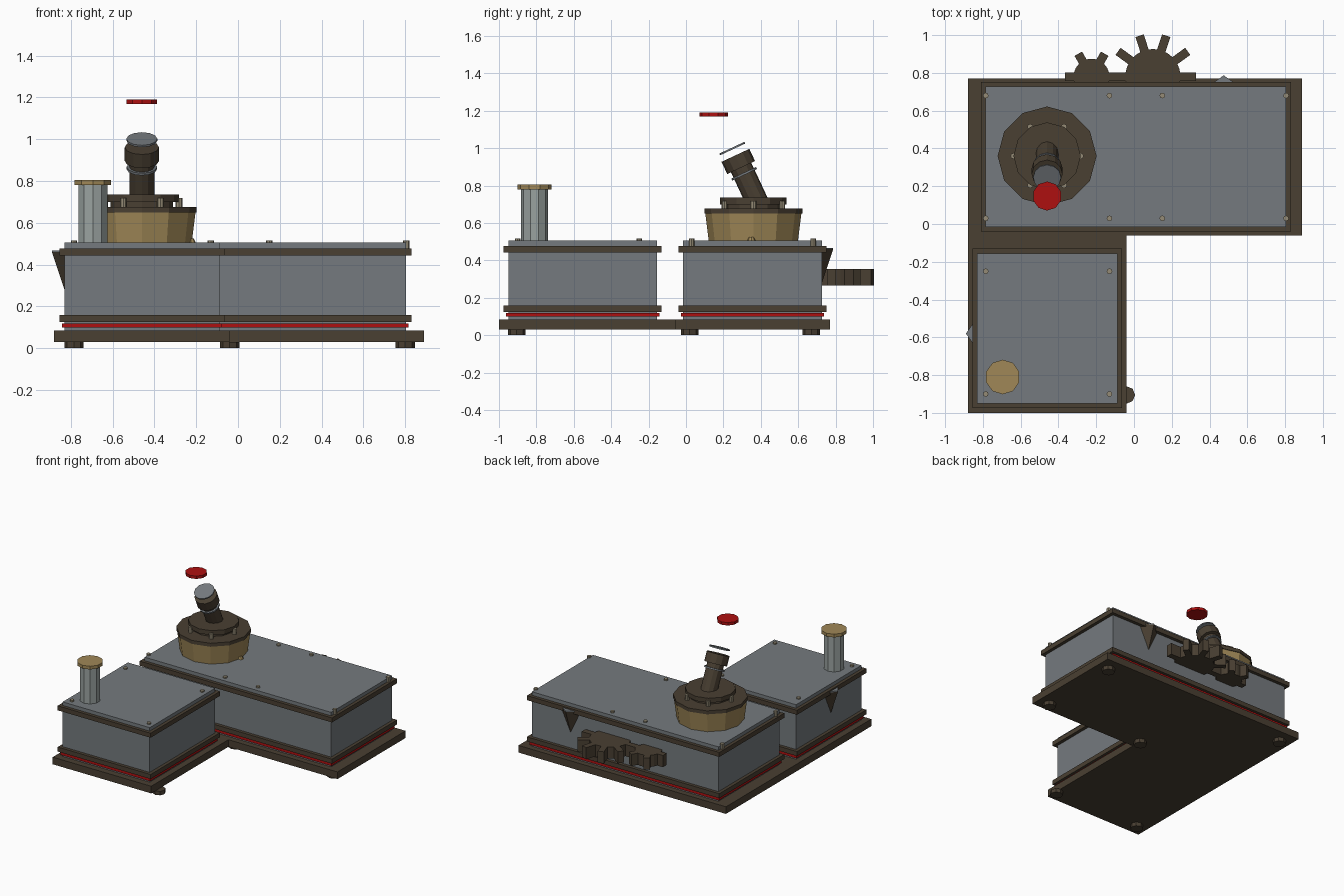
import bpy, bmesh, math
from mathutils import Vector, Matrix

if "Cube" in bpy.data.objects:
    bpy.data.objects.remove(bpy.data.objects["Cube"])


def material(name, rgb):
    m = bpy.data.materials.new(name)
    m.diffuse_color = (*rgb, 1)
    m.use_nodes = True
    m.node_tree.nodes["Principled BSDF"].inputs["Base Color"].default_value = m.diffuse_color
    return m


BROWN = material("dark_bronze", (0.067, 0.050, 0.032))
GREY = material("steel_grey", (0.178, 0.195, 0.209))
RED = material("red", (0.42, 0.005, 0.005))
TAN = material("brass_tan", (0.35, 0.245, 0.095))
PALE = material("pale_metal", (0.32, 0.36, 0.35))
BOLT = material("bolt_metal", (0.30, 0.26, 0.18))


def finish(name, bm, mat):
    bmesh.ops.recalc_face_normals(bm, faces=bm.faces)
    me = bpy.data.meshes.new(name)
    bm.to_mesh(me)
    bm.free()
    me.materials.append(mat)
    ob = bpy.data.objects.new(name, me)
    bpy.context.collection.objects.link(ob)
    return ob


def prism(name, pts, z0, z1, mat):
    """Extrude a flat outline from z0 up to z1."""
    bm = bmesh.new()
    f = bm.faces.new([bm.verts.new((x, y, z0)) for x, y in pts])
    top = bmesh.ops.extrude_face_region(bm, geom=[f])["geom"]
    bmesh.ops.translate(bm, vec=(0, 0, z1 - z0),
                        verts=[v for v in top if isinstance(v, bmesh.types.BMVert)])
    return finish(name, bm, mat)


def box(name, x0, x1, y0, y1, z0, z1, mat):
    return prism(name, [(x0, y0), (x1, y0), (x1, y1), (x0, y1)], z0, z1, mat)


def drum(name, x, y, z0, z1, r0, mat, sides=12, r1=None):
    """Upright faceted cylinder or taper."""
    bm = bmesh.new()
    bmesh.ops.create_cone(bm, cap_ends=True, segments=sides, radius1=r0,
                          radius2=r0 if r1 is None else r1, depth=z1 - z0,
                          matrix=Matrix.Translation((x, y, (z0 + z1) / 2)))
    return finish(name, bm, mat)


# L-shaped base plate on six feet
prism("base_plate", [(-0.88, -1.0), (-0.04, -1.0), (-0.04, -0.06), (0.89, -0.06),
                     (0.89, 0.77), (-0.88, 0.77)], 0.03, 0.085, BROWN)
for x, y in [(-0.785, -0.905), (-0.04, -0.905), (-0.785, 0.67),
             (-0.04, 0.02), (0.80, 0.02), (0.80, 0.67)]:
    drum("foot", x, y, 0, 0.03, 0.046, BROWN, 8)

# Two housings, each with a lid, two flanges, a red band and lid bolts
housings = {
    "small": ((-0.83, -0.088, -0.95, -0.155), (-0.785, -0.13), (-0.90, -0.25)),
    "large": ((-0.785, 0.805, -0.016, 0.727), (-0.785, -0.13, 0.15, 0.805), (0.03, 0.68)),
}
for key, ((x0, x1, y0, y1), bolt_x, bolt_y) in housings.items():
    box(key + "_housing", x0, x1, y0, y1, 0.085, 0.505, GREY)
    for part, grow, z0, z1, mat in [("lower_flange", 0.025, 0.125, 0.16, BROWN),
                                    ("upper_flange", 0.025, 0.443, 0.478, BROWN),
                                    ("red_band", 0.012, 0.099, 0.119, RED)]:
        box(key + "_" + part, x0 - grow, x1 + grow, y0 - grow, y1 + grow, z0, z1, mat)
    for x in bolt_x:
        for y in bolt_y:
            drum(key + "_lid_bolt", x, y, 0.46, 0.516, 0.015, BOLT, 8)

# Chimney with cap
drum("chimney_pipe", -0.695, -0.81, 0.50, 0.785, 0.073, PALE, 10)
drum("chimney_cap", -0.695, -0.81, 0.78, 0.805, 0.092, TAN, 10)

# Turret drum with stacked collars and bolts
TX, TY = -0.46, 0.36
drum("turret_drum", TX, TY, 0.50, 0.652, 0.238, TAN, 12, 0.257)
drum("turret_rim", TX, TY, 0.65, 0.677, 0.262, BROWN)
drum("turret_collar", TX, TY, 0.675, 0.706, 0.15, BROWN)
drum("turret_flange", TX, TY, 0.700, 0.735, 0.178, BROWN)
for i in range(6):
    a = i * math.pi / 3
    drum("turret_bolt", TX + 0.178 * math.cos(a), TY + 0.178 * math.sin(a),
         0.677, 0.718, 0.016, BOLT, 8)
drum("drum_knob", -0.225, 0.35, 0.50, 0.524, 0.026, TAN, 8, 0.014)

# Tilted spout: pieces stacked along an axis leaning to the front
tilt = Matrix.Translation((TX, 0.37, 0.735)) @ Matrix.Rotation(math.radians(25), 4, 'X')
for name, t0, t1, r, mat in [("spout_pipe", -0.04, 0.20, 0.060, BROWN),
                             ("spout_ring", 0.135, 0.147, 0.073, GREY),
                             ("spout_head", 0.178, 0.25, 0.082, BROWN),
                             ("spout_cover", 0.285, 0.295, 0.074, GREY)]:
    drum(name, 0, 0, t0, t1, r, mat, 12).matrix_world = tilt

# Floating red disc
drum("red_disc", TX, 0.148, 1.168, 1.190, 0.077, RED, 10)


# Meshing gears on the rear wall
def gear(name, x, y, teeth, body_r, tip_r, half_w):
    root = math.sqrt(body_r ** 2 - half_w ** 2)
    pts = []
    for i in range(teeth):
        a = 2 * math.pi * i / teeth
        c, s = math.cos(a), math.sin(a)
        for u, v in [(root, -half_w), (tip_r, -half_w), (tip_r, half_w), (root, half_w)]:
            pts.append((x + u * c - v * s, y + u * s + v * c))
        b = a + math.pi / teeth
        pts.append((x + body_r * math.cos(b), y + body_r * math.sin(b)))
    prism(name, pts, 0.265, 0.355, BROWN)


gear("large_gear", 0.10, 0.78, 10, 0.146, 0.228, 0.023)
gear("small_gear", -0.225, 0.78, 6, 0.095, 0.14, 0.023)


# Wedge brackets on the walls: a flat triangular top tapering to a low point
def bracket(name, x, y, out):
    side = Vector((-out.y, out.x, 0)) * 0.085
    wall = Vector((x, y, 0.46))
    tri = [wall + side, wall - side, wall + out * 0.06]
    bm = bmesh.new()
    top = [bm.verts.new(p) for p in tri]
    low = bm.verts.new((x, y, 0.28))
    bm.faces.new(top)
    for i in range(3):
        bm.faces.new((top[i], top[(i + 1) % 3], low))
    finish(name, bm, BROWN)
    prism(name + "_top", [(p.x, p.y) for p in tri], 0.46, 0.467, GREY)


bracket("side_bracket", -0.83, -0.58, Vector((-1, 0, 0)))
bracket("rear_bracket", 0.475, 0.727, Vector((0, 1, 0)))
